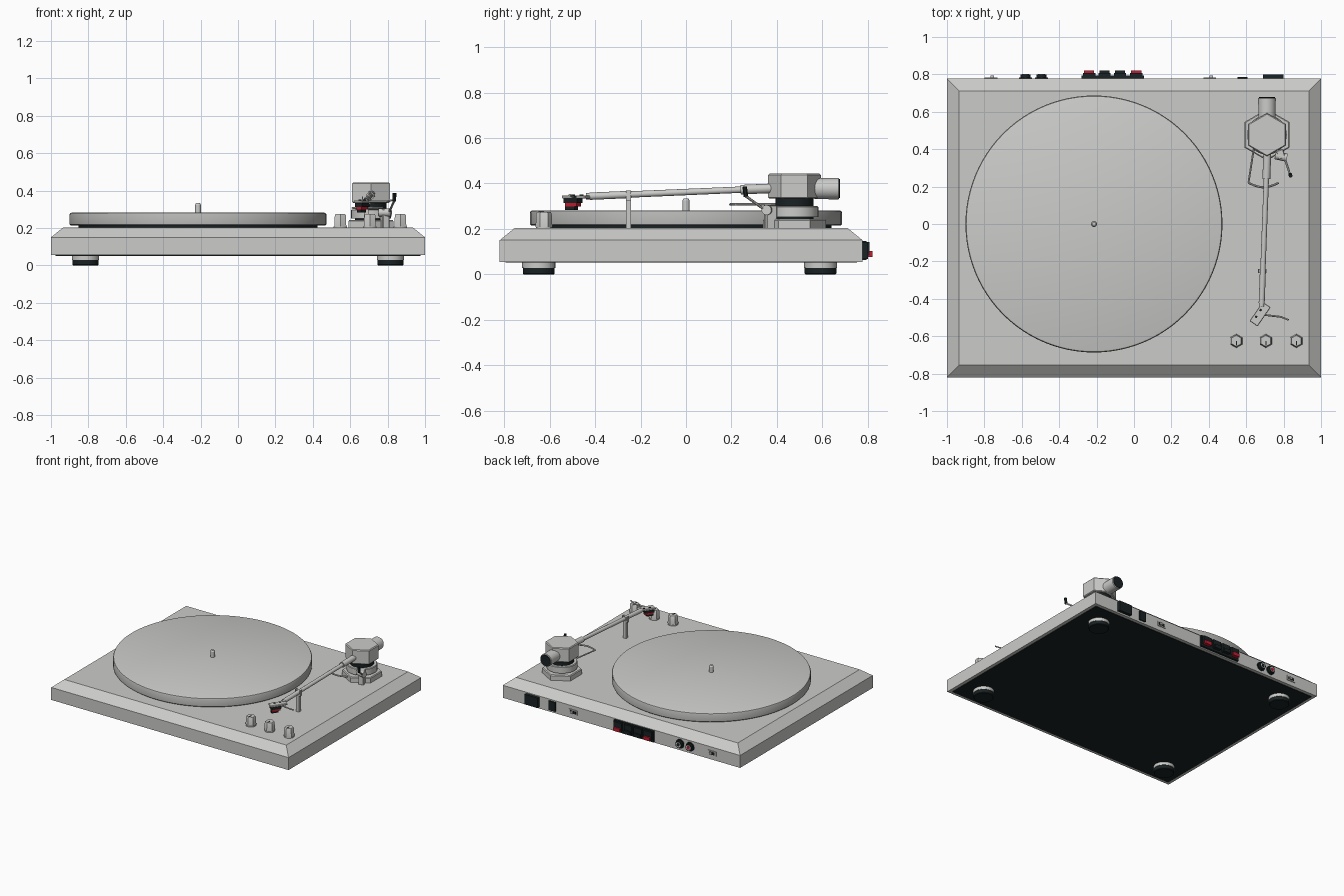
import bpy, bmesh, math
from mathutils import Vector, Matrix

if "Cube" in bpy.data.objects:
    bpy.data.objects.remove(bpy.data.objects["Cube"])


def material(name, r, g, b):
    m = bpy.data.materials.new(name)
    m.diffuse_color = (r, g, b, 1)
    m.use_nodes = True
    m.node_tree.nodes["Principled BSDF"].inputs["Base Color"].default_value = m.diffuse_color
    return m


SILVER = material("silver", 0.60, 0.60, 0.585)
GREY = material("rim grey", 0.46, 0.46, 0.45)
BLACK = material("black", 0.010, 0.016, 0.017)
RED = material("red", 0.55, 0.012, 0.03)


def finish(name, bm, mat):
    bmesh.ops.recalc_face_normals(bm, faces=bm.faces)
    me = bpy.data.meshes.new(name)
    bm.to_mesh(me)
    bm.free()
    me.materials.append(mat)
    me.shade_smooth()
    me.set_sharp_from_angle(angle=math.radians(30))
    ob = bpy.data.objects.new(name, me)
    bpy.context.collection.objects.link(ob)
    return ob


def loft(name, rings, mat):
    """Skin a stack of equal point rings and cap both ends."""
    bm = bmesh.new()
    loops = [[bm.verts.new(p) for p in ring] for ring in rings]
    for a, b in zip(loops, loops[1:]):
        for i in range(len(a)):
            j = (i + 1) % len(a)
            bm.faces.new((a[i], a[j], b[j], b[i]))
    bm.faces.new(loops[0][::-1])
    bm.faces.new(loops[-1])
    return finish(name, bm, mat)


def lathe(name, profile, mat, origin=(0, 0, 0), axis=(0, 0, 1), sides=32):
    """Turn (radius, height) points round an axis; corners fall on +-y."""
    q = Vector((0, 0, 1)).rotation_difference(Vector(axis))
    rings = []
    for r, h in profile:
        angles = [math.pi / 2 + math.tau * i / sides for i in range(sides)]
        rings.append([Vector(origin) + q @ Vector((r * math.cos(a), r * math.sin(a), h))
                      for a in angles])
    return loft(name, rings, mat)


def rod(name, a, b, r, mat, sides=16):
    d = Vector(b) - Vector(a)
    return lathe(name, [(r, 0), (r, d.length)], mat, a, d.normalized(), sides)


def box(name, centre, size, mat, turn=0, bevel=0):
    bm = bmesh.new()
    bmesh.ops.create_cube(bm, size=1, matrix=Matrix.Translation(centre)
                          @ Matrix.Rotation(turn, 4, 'Z') @ Matrix.Diagonal((*size, 1)))
    if bevel:
        bmesh.ops.bevel(bm, geom=bm.edges[:], offset=bevel, segments=1, affect='EDGES')
    return finish(name, bm, mat)


# Plinth with sloped upper edge, and base plate
def rect(inset, z):
    x, y0, y1 = 1 - inset, -0.82 + inset, 0.777 - inset
    return [(-x, y0, z), (x, y0, z), (x, y1, z), (-x, y1, z)]


loft("plinth", [rect(0, 0.055), rect(0, 0.15), rect(0.065, 0.203)], SILVER)
loft("base_plate", [rect(0.025, 0.051), rect(0.025, 0.057)], BLACK)

# Feet
for x in (-0.815, 0.815):
    for y in (-0.648, 0.592):
        lathe("foot_pad", [(0.066, 0), (0.07, 0.004), (0.07, 0.028)], BLACK, (x, y, 0))
        lathe("foot_collar", [(0.073, 0.028), (0.073, 0.056)], SILVER, (x, y, 0))

# Platter and spindle
PX = -0.214
lathe("sub_platter", [(0.64, 0.2), (0.64, 0.22)], BLACK, (PX, 0, 0), sides=96)
platter = lathe("platter", [(0.68, 0.214), (0.687, 0.22), (0.687, 0.272), (0.683, 0.279),
                            (0.675, 0.282)], SILVER, (PX, 0, 0), sides=96)
platter.data.materials.append(GREY)
for f in platter.data.polygons:
    f.material_index = 1 if abs(f.normal.z) < 0.9 else 0
lathe("spindle", [(0.016, 0.28), (0.016, 0.324), (0.010, 0.334)], SILVER, (PX, 0, 0), sides=16)

# Control knobs with pointer marks
for x in (0.547, 0.705, 0.868):
    lathe("knob_skirt", [(0.036, 0.2), (0.036, 0.209)], SILVER, (x, -0.625, 0))
    lathe("knob", [(0.037, 0.209), (0.034, 0.268), (0.030, 0.274)], SILVER,
          (x, -0.625, 0), sides=6)
    box("knob_mark", (x, -0.637, 0.274), (0.005, 0.024, 0.004), BLACK)

# Tonearm base, bearing housing and counterweight
AX, AY = 0.711, 0.477
C = (AX, AY, 0)
lathe("arm_base", [(0.138, 0.2), (0.138, 0.238), (0.132, 0.244)], SILVER, C, sides=6)
lathe("arm_drum", [(0.085, 0.24), (0.085, 0.255)], BLACK, C)
lathe("arm_ring", [(0.106, 0.252), (0.106, 0.296), (0.102, 0.300)], SILVER, C)
lathe("arm_collar", [(0.084, 0.298), (0.084, 0.338)], BLACK, C)
lathe("bearing_housing", [(0.11, 0.334), (0.116, 0.339), (0.116, 0.437), (0.11, 0.443)],
      SILVER, C, sides=6)
lathe("counterweight", [(0.046, 0), (0.047, 0.105), (0.043, 0.109)], SILVER,
      (AX, 0.565, 0.377), (0, 1, 0))
lathe("counterweight_cap", [(0.042, 0), (0.042, 0.005)], BLACK, (AX, 0.673, 0.377), (0, 1, 0))

# Arm tube
root, tip = Vector((0.713, 0.39, 0.379)), Vector((0.682, -0.44, 0.343))


def along(t):
    return root.lerp(tip, t)


rod("arm_socket", root, along(0.18), 0.021, SILVER)
rod("arm_tube", along(0.1), tip, 0.014, SILVER)
rod("arm_sleeve", along(0.76), along(0.98), 0.016, SILVER)

# Headshell, cartridge and finger lift
TURN = -0.6
HX, HY = 0.674, -0.482
box("headshell", (HX, HY, 0.341), (0.052, 0.124, 0.014), SILVER, TURN, 0.003)
box("cartridge_mount", (HX - 0.01, HY - 0.015, 0.324), (0.044, 0.07, 0.022), BLACK, TURN)
box("cartridge_body", (HX - 0.01, HY - 0.015, 0.307), (0.034, 0.062, 0.018), RED, TURN)
box("stylus_guard", (HX - 0.014, HY - 0.022, 0.292), (0.026, 0.05, 0.016), BLACK, TURN)
for x, y in ((0.677, -0.46), (0.653, -0.496)):
    box("headshell_screw", (x, y, 0.349), (0.012, 0.012, 0.005), BLACK, TURN)
rod("finger_lift", (0.69, -0.485, 0.341), (0.79, -0.497, 0.341), 0.005, SILVER, 8)
rod("finger_lift_tip", (0.788, -0.497, 0.341), (0.826, -0.513, 0.349), 0.005, SILVER, 8)

# Arm rest
box("arm_rest_post", (0.686, -0.252, 0.264), (0.024, 0.022, 0.13), SILVER)
box("arm_rest_cradle", (0.686, -0.252, 0.331), (0.044, 0.022, 0.012), SILVER)
for s in (-1, 1):
    box("arm_rest_prong", (0.686 + s * 0.0205, -0.252, 0.349), (0.006, 0.022, 0.04), SILVER)

# Arm lifter and cueing lever
rod("lifter_rod", (0.64, 0.40, 0.308), (0.612, 0.22, 0.308), 0.005, SILVER, 8)
lift = [Vector((0.612 + 0.161 * i / 6, 0.22 - 0.024 * math.sin(math.pi * i / 6), 0.308))
        for i in range(7)]
for a, b in zip(lift, lift[1:]):
    rod("lifter_bar", a, b, 0.006, SILVER, 8)
box("lever_bracket", (0.785, 0.372, 0.252), (0.04, 0.05, 0.104), SILVER, 0.3, 0.004)
rod("lever_pivot", (0.755, 0.368, 0.283), (0.818, 0.354, 0.283), 0.022, SILVER)
rod("cue_lever", (0.808, 0.345, 0.285), (0.835, 0.262, 0.345), 0.006, SILVER, 8)
rod("cue_lever_grip", (0.835, 0.264, 0.342), (0.837, 0.258, 0.386), 0.010, BLACK, 12)

# Rear connections
BY = 0.777
BACK = (0, 1, 0)
box("power_socket", (0.745, BY + 0.009, 0.105), (0.11, 0.028, 0.076), BLACK)
box("power_switch", (0.58, BY + 0.002, 0.105), (0.055, 0.014, 0.07), BLACK)
for x in (0.405, -0.765):
    box("slide_switch_plate", (x, BY + 0.001, 0.105), (0.068, 0.008, 0.036), SILVER)
    box("slide_switch_slot", (x, BY + 0.003, 0.105), (0.048, 0.008, 0.020), BLACK)
    box("slide_switch_button", (x + 0.008, BY + 0.008, 0.105), (0.018, 0.016, 0.016), SILVER)
box("terminal_block", (-0.113, BY + 0.006, 0.105), (0.335, 0.022, 0.084), BLACK)
for x, mat in ((-0.24, RED), (-0.158, BLACK), (-0.075, BLACK), (0.012, RED)):
    box("terminal_housing", (x, BY + 0.018, 0.112), (0.066, 0.026, 0.06), BLACK)
    box("terminal_clip", (x, BY + 0.03, 0.09), (0.054, 0.026, 0.026), mat)
for x, mat in ((-0.58, RED), (-0.495, BLACK)):
    lathe("phono_flange", [(0.034, 0), (0.034, 0.005)], BLACK, (x, BY, 0.105), BACK)
    lathe("phono_jack", [(0.026, 0), (0.026, 0.022)], BLACK, (x, BY, 0.105), BACK)
    lathe("phono_contact", [(0.019, 0), (0.019, 0.024)], SILVER, (x, BY, 0.105), BACK)
    lathe("phono_core", [(0.012, 0), (0.012, 0.026)], mat, (x, BY, 0.105), BACK)
